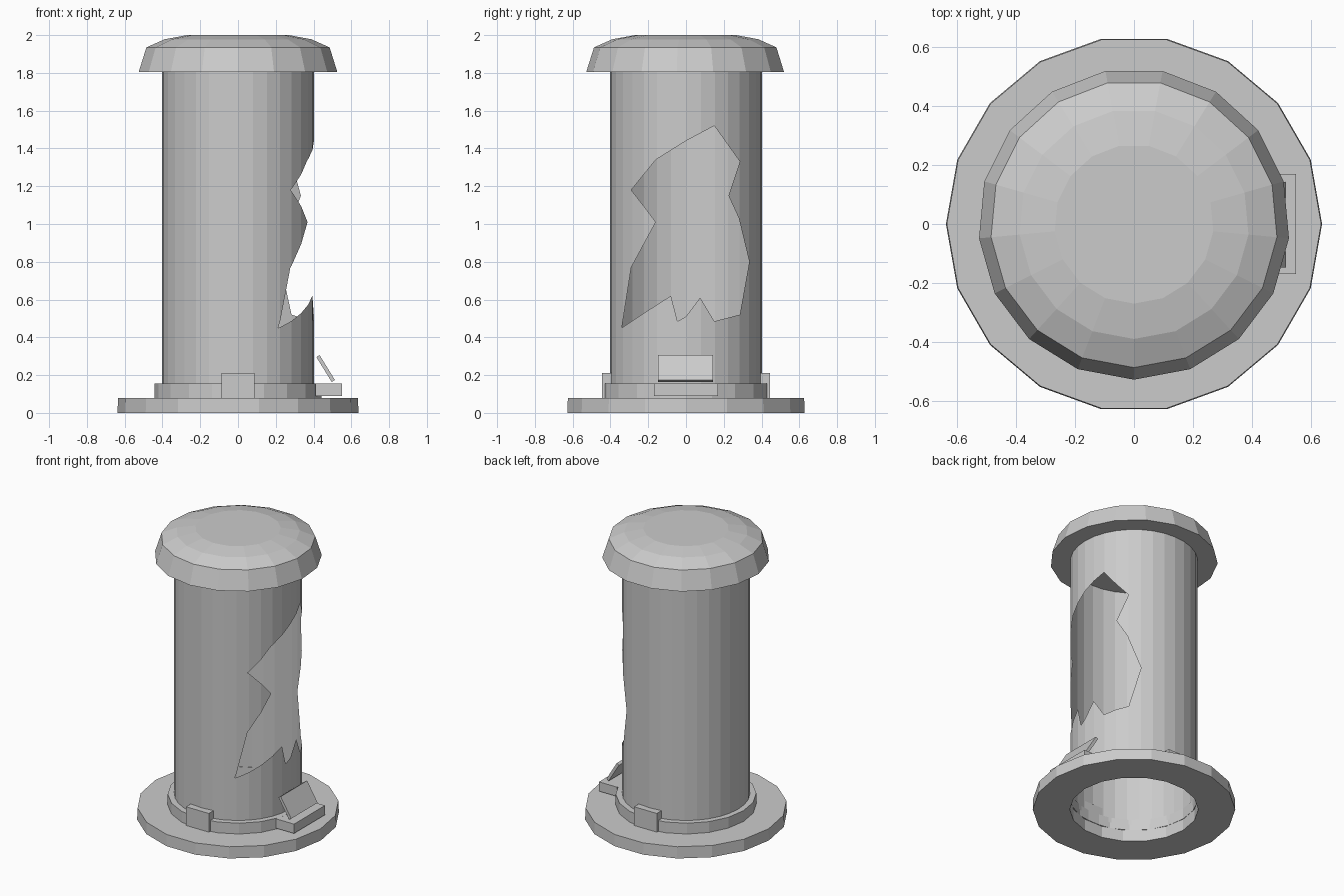
import bpy, bmesh, math
from mathutils import Matrix, Vector

if "Cube" in bpy.data.objects:
    bpy.data.objects.remove(bpy.data.objects["Cube"])


def finish(name, bm):
    bmesh.ops.recalc_face_normals(bm, faces=bm.faces)
    me = bpy.data.meshes.new(name)
    bm.to_mesh(me)
    bm.free()
    ob = bpy.data.objects.new(name, me)
    bpy.context.collection.objects.link(ob)
    return ob


def lathe(name, profile, sides, turn=0.0, closed=True):
    """Spin an (r, z) profile; closed loops it, otherwise both ends are capped."""
    bm = bmesh.new()
    rings = []
    for r, z in profile:
        rings.append([bm.verts.new((r * math.cos(a), r * math.sin(a), z))
                      for a in (math.tau * (i + turn) / sides for i in range(sides))])
    pairs = list(zip(rings, rings[1:]))
    if closed:
        pairs.append((rings[-1], rings[0]))
    else:
        bm.faces.new(rings[0])
        bm.faces.new(rings[-1])
    for a, b in pairs:
        for i in range(sides):
            j = (i + 1) % sides
            bm.faces.new((a[i], a[j], b[j], b[i]))
    return finish(name, bm)


def box(name, size, loc, tilt=0.0):
    bm = bmesh.new()
    m = Matrix.Translation(loc) @ Matrix.Rotation(tilt, 4, 'Y') @ Matrix.Diagonal((*size, 1))
    bmesh.ops.create_cube(bm, size=1, matrix=m)
    return finish(name, bm)


# base: wide open flange and raised collar
lathe("base_flange", [(0.405, 0), (0.638, 0), (0.635, 0.08), (0.405, 0.08)], 18)
lathe("base_collar", [(0.402, 0.08), (0.443, 0.08), (0.443, 0.155), (0.402, 0.155)], 20)

# clips on front and back of the collar
for name, s in (("front_clip", -1), ("back_clip", 1)):
    box(name, (0.175, 0.05, 0.13), (0, s * 0.42, 0.145))

# control console with tilted screen
box("console", (0.14, 0.34, 0.065), (0.48, 0, 0.122))
box("screen", (0.02, 0.29, 0.155), (0.464, -0.003, 0.235), -math.atan2(0.08, 0.13))

# domed cap
lathe("cap", [(0.528, 1.805), (0.487, 1.935), (0.39, 1.978), (0.27, 2.0)], 17, 0.75, closed=False)

# jagged hole cutter, outline in (y, z)
hole = [(-0.34, 0.45), (-0.29, 0.77), (-0.16, 1.01), (-0.22, 1.09), (-0.29, 1.18),
        (-0.16, 1.34), (0, 1.44), (0.15, 1.52), (0.285, 1.33), (0.225, 1.15),
        (0.28, 1.03), (0.335, 0.80), (0.285, 0.52), (0.15, 0.485), (0.075, 0.61),
        (0.0, 0.51), (-0.045, 0.485), (-0.08, 0.62), (-0.22, 0.53)]
bm = bmesh.new()
face = bm.faces.new([bm.verts.new((0.05, y, z)) for y, z in hole])
ext = bmesh.ops.extrude_face_region(bm, geom=[face])
bmesh.ops.translate(bm, vec=(0.7, 0, 0),
                    verts=[v for v in ext["geom"] if isinstance(v, bmesh.types.BMVert)])
if not any(f.normal.x < -0.9 for f in bm.faces):
    bmesh.ops.recalc_face_normals(bm, faces=bm.faces)
cutter = finish("hole_cutter", bm)

# broken tube: cut a solid cylinder, then keep only its thin outer skin
tube = lathe("broken_tube", [(0.402, 0.12), (0.402, 1.81)], 32, closed=False)
mod = tube.modifiers.new("break", 'BOOLEAN')
mod.operation = 'DIFFERENCE'
mod.solver = 'EXACT'
mod.object = cutter
bpy.context.view_layer.update()
me = bpy.data.meshes.new_from_object(tube.evaluated_get(bpy.context.evaluated_depsgraph_get()))
tube.modifiers.clear()
bm = bmesh.new()
bm.from_mesh(me)
bm.normal_update()
inner = []
for f in bm.faces:
    c = f.calc_center_median()
    on_skin = all(math.hypot(v.co.x, v.co.y) > 0.398 for v in f.verts)
    if not on_skin or abs(f.normal.z) > 0.5 or f.normal.dot(Vector((c.x, c.y, 0)).normalized()) < 0.9:
        inner.append(f)
bmesh.ops.delete(bm, geom=inner, context='FACES')
bm.to_mesh(me)
bm.free()
tube.data = me
bpy.data.objects.remove(cutter)
